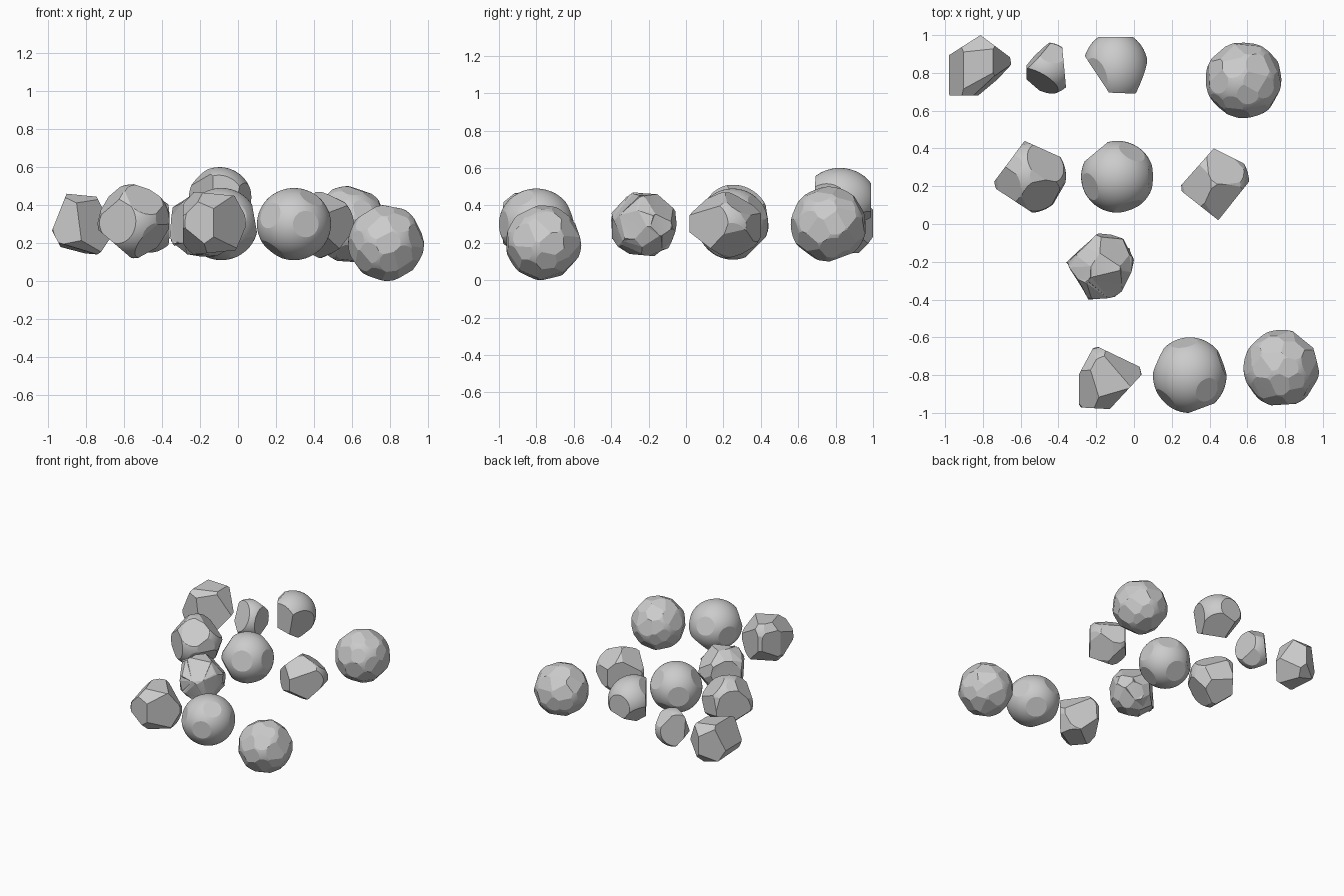
import bpy, bmesh, math, random
from mathutils import Vector

if "Cube" in bpy.data.objects:
    bpy.data.objects.remove(bpy.data.objects["Cube"])


def direction(az, el):
    a, e = math.radians(az), math.radians(el)
    return Vector((math.cos(a) * math.cos(e), math.sin(a) * math.cos(e), math.sin(e)))


def slice_off(bm, n, d):
    """Cut away everything beyond the plane and close the hole with a flat facet."""
    geom = bm.verts[:] + bm.edges[:] + bm.faces[:]
    bmesh.ops.bisect_plane(bm, geom=geom, dist=1e-5, plane_co=n * d, plane_no=n, clear_outer=True)
    rim = [e for e in bm.edges if e.is_boundary]
    if rim:
        bmesh.ops.holes_fill(bm, edges=rim, sides=0)


def rock(name, low, high, radius, cuts, chips=0, depth=0.93, rough=0.0, seed=1):
    """Sphere chipped by planned cuts (azimuth, elevation, distance) and even random
    chips, then fitted to the box low..high."""
    rnd = random.Random(seed)
    bm = bmesh.new()
    bmesh.ops.create_icosphere(bm, subdivisions=5, radius=radius)
    for az, el, d in cuts:
        slice_off(bm, direction(az, el), d)
    for i in range(chips):
        z = 1 - 2 * (i + 0.5) / chips
        n = direction(i * 137.508 + rnd.uniform(-14, 14),
                      math.degrees(math.asin(z)) + rnd.uniform(-8, 8))
        slice_off(bm, n, radius * (depth + rnd.uniform(-0.015, 0.02)))
    bmesh.ops.remove_doubles(bm, verts=bm.verts[:], dist=0.002)
    if rough:
        bmesh.ops.triangulate(bm, faces=[f for f in bm.faces if len(f.verts) > 4])
        for v in bm.verts:
            v.co *= 1 + rnd.uniform(-rough, rough)
    bmesh.ops.recalc_face_normals(bm, faces=bm.faces[:])
    mn = [min(v.co[k] for v in bm.verts) for k in range(3)]
    mx = [max(v.co[k] for v in bm.verts) for k in range(3)]
    for v in bm.verts:
        for k in range(3):
            t = (v.co[k] - mn[k]) / (mx[k] - mn[k])
            v.co[k] = low[k] + t * (high[k] - low[k])
    me = bpy.data.meshes.new(name)
    bm.to_mesh(me)
    bm.free()
    ob = bpy.data.objects.new(name, me)
    bpy.context.collection.objects.link(ob)
    bpy.ops.object.select_all(action='DESELECT')
    ob.select_set(True)
    bpy.context.view_layer.objects.active = ob
    bpy.ops.object.shade_smooth_by_angle(angle=math.radians(12))


# Back row
rock("blocky_rock_back_left", (-0.98, 0.68, 0.14), (-0.65, 1.0, 0.46), 0.22,
     [(180, 24, 0.135), (180, -30, 0.16), (270, 0, 0.15), (-53, 5, 0.12), (58, 0, 0.148),
      (118, 0, 0.125), (0, 85, 0.155), (200, -76, 0.14), (0, 30, 0.165), (30, -45, 0.165),
      (300, 50, 0.165), (100, -40, 0.16), (90, 45, 0.165), (280, -45, 0.17)])
rock("small_sliver_rock", (-0.57, 0.69, 0.15), (-0.36, 0.96, 0.44), 0.155,
     [(239, 22, 0.09), (138, 5, 0.085), (5, 0, 0.10), (180, 0, 0.106), (200, -40, 0.11),
      (70, 45, 0.135), (30, -50, 0.135)])
rock("domed_rock_back", (-0.26, 0.69, 0.27), (0.07, 0.99, 0.60), 0.2,
     [(217, 0, 0.11), (268, 0, 0.13), (-25, -10, 0.15), (90, 0, 0.17), (200, 40, 0.17),
      (250, -55, 0.14), (60, -60, 0.15), (150, -35, 0.16)])
rock("faceted_rock_back_right", (0.38, 0.56, 0.10), (0.78, 0.96, 0.50), 0.2, [],
     chips=42, depth=0.945, seed=4)

# Middle row
rock("angular_rock_middle_left", (-0.74, 0.06, 0.12), (-0.36, 0.44, 0.51), 0.2,
     [(143, 0, 0.14), (66, 0, 0.165), (237, 0, 0.16), (330, -40, 0.155), (300, 45, 0.165),
      (40, 45, 0.16), (200, 40, 0.17), (180, -50, 0.16), (80, -50, 0.16)],
     chips=14, depth=0.94, seed=5)
rock("round_rock_middle", (-0.28, 0.06, 0.11), (0.10, 0.44, 0.49), 0.2,
     [(290, 15, 0.182), (0, 10, 0.184), (60, 30, 0.184), (130, 0, 0.182), (200, 30, 0.184),
      (230, -25, 0.182), (330, -45, 0.182), (90, -45, 0.182)])
rock("angular_rock_middle_right", (0.25, 0.02, 0.12), (0.61, 0.40, 0.47), 0.21,
     [(135, 0, 0.145), (-42, 0, 0.145), (235, 0, 0.15), (66, 0, 0.175), (180, 45, 0.165),
      (300, 50, 0.165), (60, 50, 0.165), (20, -45, 0.165), (150, -50, 0.16), (265, -50, 0.16)],
     chips=14, depth=0.93, seed=7)

# Craggy rock between rows
rock("craggy_rock", (-0.36, -0.40, 0.13), (0.0, -0.05, 0.47), 0.2,
     [(134, 0, 0.142), (-25, 0, 0.167), (210, 0, 0.148), (50, 40, 0.16), (290, 45, 0.16)],
     chips=34, depth=0.90, rough=0.035, seed=8)

# Front row
rock("blocky_rock_front_left", (-0.29, -0.98, 0.14), (0.04, -0.65, 0.47), 0.215,
     [(180, 0, 0.167), (150, 0, 0.165), (66, 0, 0.155), (-45, 0, 0.125), (267, 0, 0.157),
      (0, 85, 0.16), (40, 40, 0.165), (200, 45, 0.17), (300, -40, 0.16), (120, -45, 0.165),
      (220, -45, 0.17), (0, -85, 0.16), (290, 45, 0.165)], chips=12, depth=0.92, seed=9)
rock("round_rock_front", (0.10, -1.0, 0.11), (0.49, -0.60, 0.49), 0.2,
     [(20, 5, 0.186), (100, 20, 0.186), (155, -5, 0.184), (225, 15, 0.186), (290, 0, 0.186),
      (320, 50, 0.188), (60, -45, 0.184), (200, -50, 0.184)])
rock("faceted_rock_front_right", (0.58, -0.96, 0.0), (0.98, -0.56, 0.40), 0.2, [],
     chips=46, depth=0.945, seed=11)
